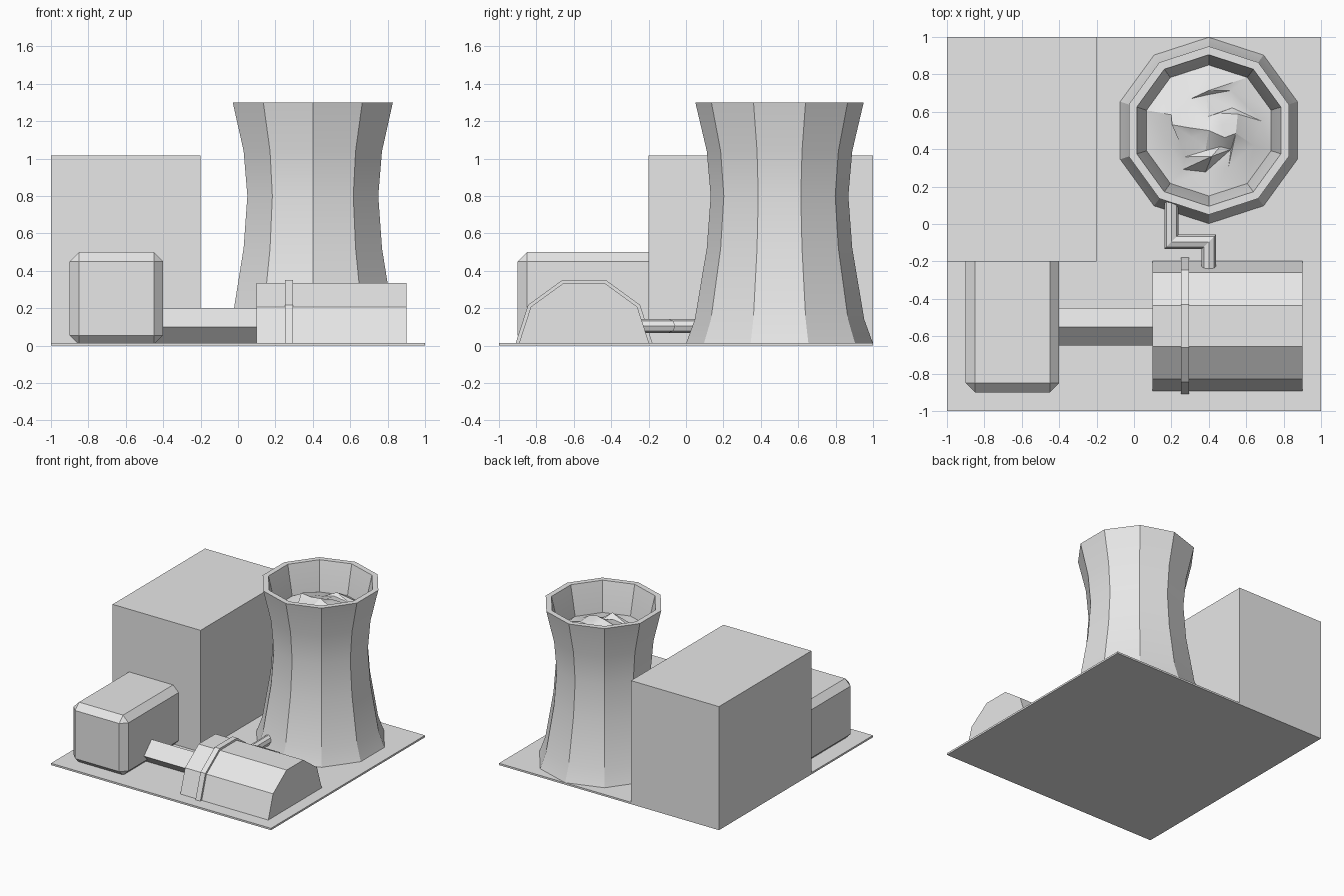
import bpy
import bmesh
import random
from math import cos, sin, pi
from mathutils import Vector

random.seed(4)

cube = bpy.data.objects.get("Cube")
if cube:
    bpy.data.objects.remove(cube, do_unlink=True)

grey = bpy.data.materials.new("plain grey")
grey.use_nodes = True
grey.diffuse_color = (0.8, 0.8, 0.8, 1)
grey.node_tree.nodes["Principled BSDF"].inputs["Base Color"].default_value = (0.8, 0.8, 0.8, 1)


def finish(name, bm, smooth=False):
    """Turn a bmesh into a grey object."""
    bmesh.ops.recalc_face_normals(bm, faces=bm.faces)
    mesh = bpy.data.meshes.new(name)
    bm.to_mesh(mesh)
    bm.free()
    mesh.materials.append(grey)
    obj = bpy.data.objects.new(name, mesh)
    bpy.context.collection.objects.link(obj)
    if smooth:
        bpy.ops.object.select_all(action="DESELECT")
        obj.select_set(True)
        bpy.context.view_layer.objects.active = obj
        bpy.ops.object.shade_smooth_by_angle()
    return obj


def box(name, low, high, chamfer=0):
    low, high = Vector(low), Vector(high)
    bm = bmesh.new()
    bmesh.ops.create_cube(bm, size=1)
    bmesh.ops.scale(bm, vec=high - low, verts=bm.verts)
    bmesh.ops.translate(bm, vec=(low + high) / 2, verts=bm.verts)
    if chamfer:
        bmesh.ops.bevel(bm, geom=bm.edges[:], offset=chamfer, segments=1,
                        profile=0.5, affect="EDGES")
    return finish(name, bm)


def loft(name, rings, cap_start=True, cap_end=True, smooth=False):
    """Skin a row of closed rings that have equal point counts."""
    bm = bmesh.new()
    loops = [[bm.verts.new(p) for p in ring] for ring in rings]
    count = len(loops[0])
    for a, b in zip(loops, loops[1:]):
        for i in range(count):
            j = (i + 1) % count
            bm.faces.new((a[i], a[j], b[j], b[i]))
    if cap_start:
        bm.faces.new(loops[0])
    if cap_end:
        bm.faces.new(loops[-1])
    return finish(name, bm, smooth)


# Ground slab and main blocks
box("ground_slab", (-1, -1, 0), (1, 1, 0.015))
box("main_building", (-1, -0.2, 0.005), (-0.2, 1, 1.015))
box("side_building", (-0.9, -0.9, 0.005), (-0.4, -0.1, 0.5), chamfer=0.05)


# Vaulted hall and its raised band: half of a ten-sided prism
def vault(name, radius, x0, x1):
    def ring(x):
        return [(x, -0.545 + radius * cos(i * pi / 5), radius * sin(i * pi / 5))
                for i in range(6)]
    loft(name, [ring(x0), ring(x1)])


vault("turbine_hall", 0.352, 0.1, 0.9)
vault("hall_band", 0.37, 0.25, 0.295)

# Diamond-section connecting duct
loft("connecting_duct",
     [[(x, -0.55 + 0.1 * cos(i * pi / 2), 0.1 + 0.1 * sin(i * pi / 2)) for i in range(4)]
      for x in (-0.45, 0.15)])

# Cooling tower: ten-sided outer and inner wall
TX, TY = 0.4, 0.5


def tower_ring(radius, z, sides=10):
    return [(TX + radius * cos(pi / 2 + 2 * pi * i / sides),
             TY + radius * sin(pi / 2 + 2 * pi * i / sides), z) for i in range(sides)]


wall = [(0.5, 0.01), (0.453, 0.14), (0.389, 0.52), (0.368, 0.8), (0.389, 1.04),
        (0.45, 1.3), (0.405, 1.3), (0.346, 1.04), (0.325, 0.8)]
loft("cooling_tower", [tower_ring(r, z) for r, z in wall], smooth=True)

# Craggy steam surface inside the tower
bm = bmesh.new()
loops = []
for radius, z, jitter in ((0.35, 1.06, 0), (0.25, 1.1, 0.045), (0.17, 1.13, 0.04), (0.09, 1.14, 0.02)):
    loop = []
    for x, y, height in tower_ring(radius, z):
        dx, dy, dz = (random.uniform(-jitter, jitter) for _ in range(3))
        loop.append(bm.verts.new((x + dx, y + dy, height + dz)))
    loops.append(loop)
peak = bm.verts.new((TX, TY, 1.17))
for i in range(10):
    j = (i + 1) % 10
    for a, b in zip(loops, loops[1:]):
        bm.faces.new((a[i], a[j], b[j]))
        bm.faces.new((a[i], b[j], b[i]))
    bm.faces.new((loops[-1][i], loops[-1][j], peak))
finish("steam", bm, smooth=True)

# Cranked pipe between tower and hall, with mitred corners
path = [((0.2, 0.2), (1, 0)), ((0.2, -0.095), (1, 1)),
        ((0.4, -0.095), (1, 1)), ((0.4, -0.3), (1, 0))]
R = 0.038
loft("steam_pipe",
     [[(x + mx * R * cos(i * pi / 4), y + my * R * cos(i * pi / 4), 0.105 + R * sin(i * pi / 4))
       for i in range(8)] for (x, y), (mx, my) in path])
